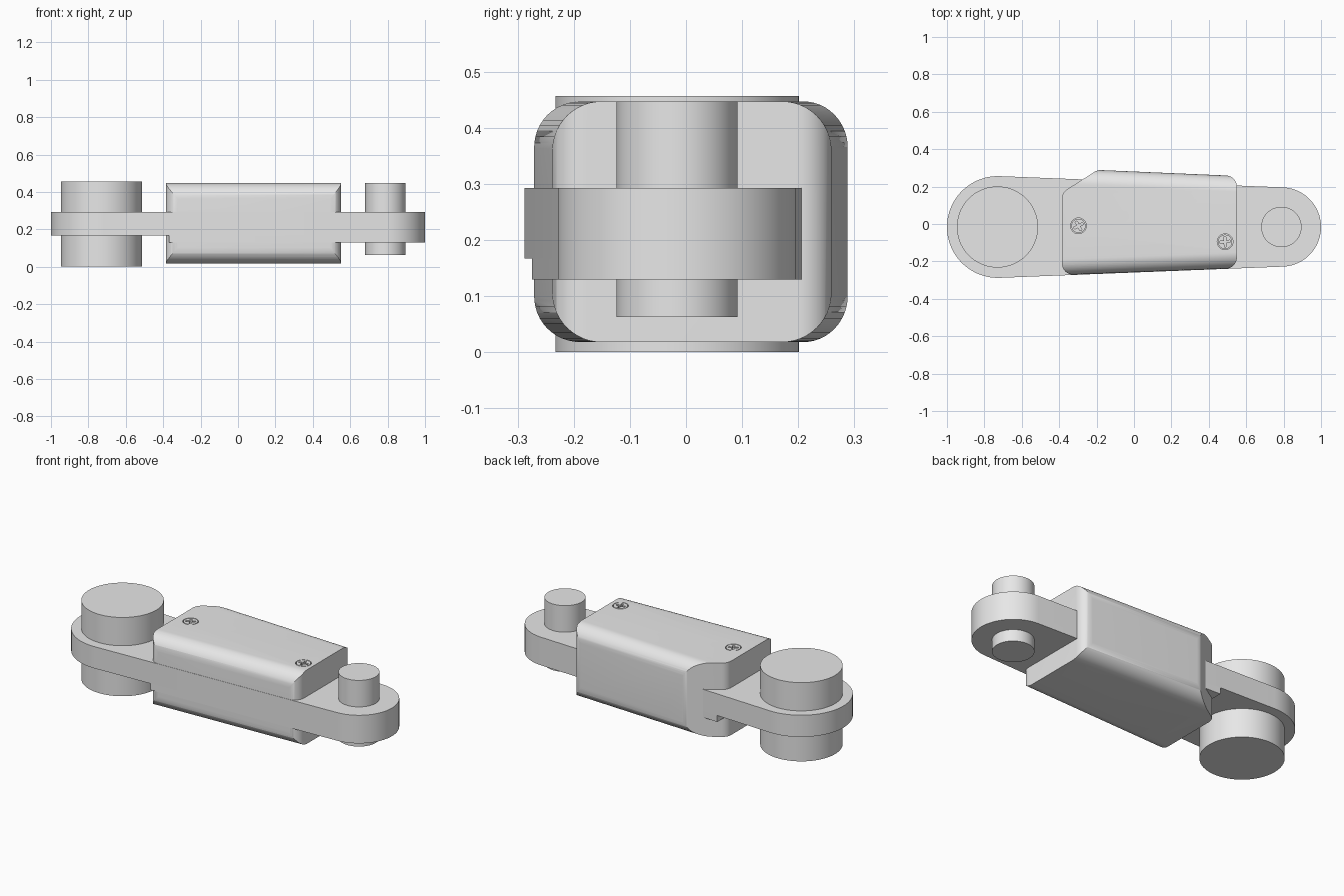
import bpy, bmesh, math
from mathutils import Vector

cube = bpy.data.objects.get("Cube")
if cube:
    bpy.data.objects.remove(cube, do_unlink=True)

grey = bpy.data.materials.new("light_grey")
grey.use_nodes = True
COL = (0.8, 0.8, 0.8, 1.0)
grey.diffuse_color = COL
grey.node_tree.nodes["Principled BSDF"].inputs["Base Color"].default_value = COL


def loft(name, ring_a, ring_b):
    """Closed solid between two matching rings of 3D points."""
    bm = bmesh.new()
    a = [bm.verts.new(p) for p in ring_a]
    b = [bm.verts.new(p) for p in ring_b]
    n = len(a)
    bm.faces.new(a)
    bm.faces.new(b)
    for i in range(n):
        j = (i + 1) % n
        bm.faces.new((a[i], a[j], b[j], b[i]))
    bmesh.ops.recalc_face_normals(bm, faces=bm.faces)
    me = bpy.data.meshes.new(name)
    bm.to_mesh(me)
    bm.free()
    me.materials.append(grey)
    ob = bpy.data.objects.new(name, me)
    bpy.context.collection.objects.link(ob)
    return ob


def prism(name, outline, z0, z1):
    return loft(name, [(x, y, z0) for x, y in outline], [(x, y, z1) for x, y in outline])


def arc(cx, cy, r, a0, a1, n=40):
    return [(cx + r * math.cos(a0 + (a1 - a0) * i / n),
             cy + r * math.sin(a0 + (a1 - a0) * i / n)) for i in range(n + 1)]


def cylinder(name, cx, cy, r, z0, z1, n=72):
    return prism(name, arc(cx, cy, r, 0, 2 * math.pi, n)[:-1], z0, z1)


def rounded(corners, r, n=10):
    """Round every corner of a convex polygon with radius r."""
    out = []
    for i, c in enumerate(corners):
        c = Vector(c)
        u = (Vector(corners[i - 1]) - c).normalized()
        v = (Vector(corners[(i + 1) % len(corners)]) - c).normalized()
        half = u.angle(v) / 2
        o = c + (u + v).normalized() * (r / math.sin(half))
        s = c + u * (r / math.tan(half)) - o
        e = c + v * (r / math.tan(half)) - o
        a0 = math.atan2(s.y, s.x)
        d = (math.atan2(e.y, e.x) - a0 + math.pi) % (2 * math.pi) - math.pi
        out += arc(o.x, o.y, r, a0, a0 + d, n)
    return out


def activate(ob):
    bpy.ops.object.select_all(action='DESELECT')
    ob.select_set(True)
    bpy.context.view_layer.objects.active = ob


def boolean(ob, tool, op):
    activate(ob)
    m = ob.modifiers.new("cut", 'BOOLEAN')
    m.operation, m.solver, m.object = op, 'EXACT', tool
    bpy.ops.object.modifier_apply(modifier=m.name)
    bpy.data.objects.remove(tool, do_unlink=True)


def smooth(ob):
    activate(ob)
    bpy.ops.object.shade_smooth_by_angle(angle=math.radians(30))


# Link plate: two round ends joined by tangent lines
AX, BX, CY, RA, RB = -0.728, 0.788, -0.016, 0.272, 0.212
tilt = math.asin((RA - RB) / (BX - AX))
q = math.pi / 2
big_arc = arc(AX, CY, RA, q - tilt, 3 * q + tilt)
small_arc = arc(BX, CY, RB, -q + tilt, q - tilt)
slope = math.tan(tilt)


def front(x):
    return CY - RA / math.cos(tilt) + slope * (x - AX)


def back(x):
    return 2 * CY - front(x)


smooth(prism("link_plate", big_arc + small_arc, 0.167, 0.293))

# Thicker underside, from inside the housing to the small end
STEP = -0.37
thick = [(STEP, back(STEP)), (STEP, front(STEP))] + small_arc
smooth(prism("link_plate_underside", thick, 0.13, 0.167))

# Pins
smooth(cylinder("large_pin", -0.73, CY, 0.217, 0.0, 0.457))
smooth(cylinder("small_pin", BX, CY, 0.108, 0.063, 0.447))

# Housing: rounded plan shape crossed with a rounded, tapering section
X0, X1, Z0, Z1 = -0.385, 0.55, 0.018, 0.447
GAP = 0.0015


def housing_front(x):
    return front(x) + GAP


def housing_back(x):
    return 0.289 - 0.043 * (x + 0.195)


plan = [(X0, housing_front(X0)), (X1, housing_front(X1)),
        (X1, housing_back(X1)), (-0.195, housing_back(-0.195)), (X0, 0.168)]
housing = prism("housing", rounded(plan, 0.06), Z0, Z1)


def section(x):
    # unit-width corner arcs are shifted so both ends match
    f, b = housing_front(x), housing_back(x)
    return [(x, y, z) for y, z in rounded([(f, Z0), (b, Z0), (b, Z1), (f, Z1)], 0.085, 12)]


boolean(housing, loft("section_tool", section(X0 - 0.1), section(X1 + 0.1)), 'INTERSECT')

# Cross-head screws sunk in the housing top
for name, sx, sy, turn in (("rear_screw", -0.297, -0.01, 0.5), ("front_screw", 0.487, -0.095, 0.1)):
    boolean(housing, cylinder("hole_tool", sx, sy, 0.042, 0.425, 0.5, 40), 'DIFFERENCE')
    screw = cylinder(name, sx, sy, 0.038, 0.42, Z1, 40)
    for k in range(2):
        c, s = math.cos(turn + k * q), math.sin(turn + k * q)
        bar = [(sx + c * u - s * v, sy + s * u + c * v)
               for u, v in ((-0.027, -0.006), (0.027, -0.006), (0.027, 0.006), (-0.027, 0.006))]
        boolean(screw, prism("slot_tool", bar, 0.43 + k * 0.001, 0.5), 'DIFFERENCE')
    smooth(screw)
smooth(housing)
